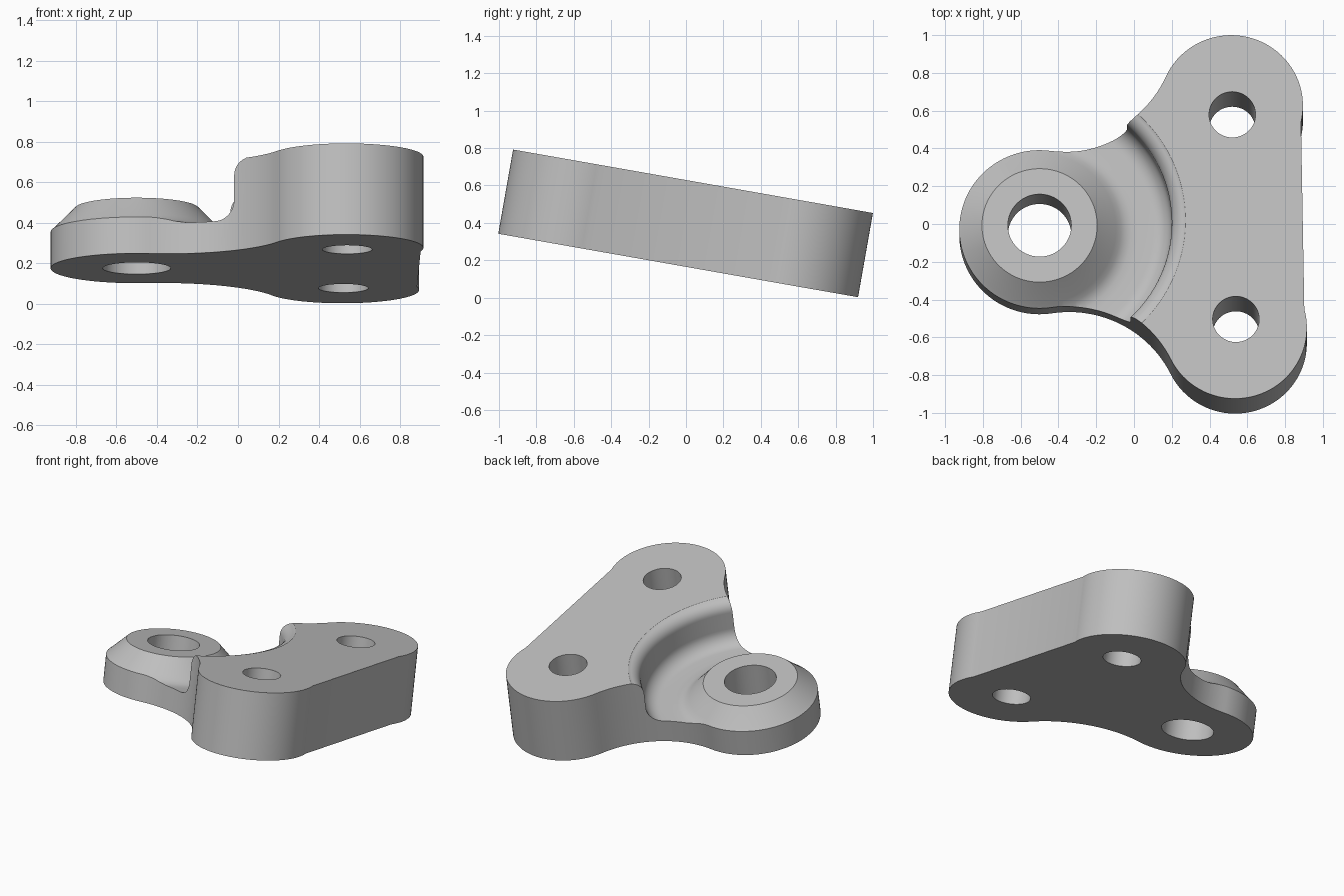
import bpy, bmesh
from math import sin, cos, pi, radians, atan2, sqrt
from mathutils import Matrix, Vector

old = bpy.data.objects.get("Cube")
if old:
    bpy.data.objects.remove(old, do_unlink=True)

THICK = 0.457
BOSS, BOSS_R = Vector((-0.5, 0)), 0.425
LOBE, LOBE_R = Vector((0.525, 0.597)), 0.38
NECK_R = 0.6
FLAT_X = 0.893

grey = bpy.data.materials.new("plain grey")
grey.use_nodes = True
colour = (0.52, 0.52, 0.52, 1)
grey.diffuse_color = colour
grey.node_tree.nodes["Principled BSDF"].inputs["Base Color"].default_value = colour


def arc(centre, r, a0, a1, n):
    """Points along an arc, both ends included."""
    return [Vector((centre[0] + r * cos(a0 + (a1 - a0) * i / n),
                    centre[1] + r * sin(a0 + (a1 - a0) * i / n))) for i in range(n + 1)]


def angle(a, b):
    return atan2(b[1] - a[1], b[0] - a[0])


def make_object(name, bm):
    bmesh.ops.recalc_face_normals(bm, faces=bm.faces)
    mesh = bpy.data.meshes.new(name)
    bm.to_mesh(mesh)
    bm.free()
    mesh.materials.append(grey)
    ob = bpy.data.objects.new(name, mesh)
    bpy.context.collection.objects.link(ob)
    return ob


def prism(name, points, z0, z1):
    bm = bmesh.new()
    face = bm.faces.new([bm.verts.new((p[0], p[1], z0)) for p in points])
    ext = bmesh.ops.extrude_face_region(bm, geom=[face])
    verts = [g for g in ext["geom"] if isinstance(g, bmesh.types.BMVert)]
    bmesh.ops.translate(bm, verts=verts, vec=(0, 0, z1 - z0))
    return make_object(name, bm)


def lathe(name, profile, centre, steps=128):
    bm = bmesh.new()
    verts = [bm.verts.new((r, 0, z)) for r, z in profile]
    edges = [bm.edges.new(pair) for pair in zip(verts, verts[1:])]
    bmesh.ops.spin(bm, geom=verts + edges, cent=(0, 0, 0), axis=(0, 0, 1),
                   angle=2 * pi, steps=steps)
    bmesh.ops.remove_doubles(bm, verts=bm.verts, dist=1e-5)
    bmesh.ops.translate(bm, verts=bm.verts, vec=(centre[0], centre[1], 0))
    return make_object(name, bm)


# Centre of the concave neck arc touching both the boss end and a lobe
d1, d2 = BOSS_R + NECK_R, LOBE_R + NECK_R
span = LOBE - BOSS
along = (span.length_squared + d1 ** 2 - d2 ** 2) / (2 * span.length)
axis = span.normalized()
neck = BOSS + axis * along + Vector((-axis.y, axis.x)) * sqrt(d1 ** 2 - along ** 2)

# Half outline from the flat edge round the lobe and neck to the boss end, then mirrored
meet = atan2(-sqrt(LOBE_R ** 2 - (FLAT_X - LOBE.x) ** 2), FLAT_X - LOBE.x)
half = arc(LOBE, LOBE_R, meet, angle(LOBE, neck), 40)
half += arc(neck, NECK_R, angle(neck, LOBE), angle(neck, BOSS), 24)[1:]
half += arc(BOSS, BOSS_R, angle(BOSS, neck), pi, 32)[1:]
outline = half + [Vector((p.x, -p.y)) for p in reversed(half[:-1])]
bracket = prism("bracket_body", outline, 0, THICK)

# Turned recess: boss top, sloping shoulder, floor, filleted wall
recess = [(0, 0.3), (0.305, 0.3), (0.405, 0.2), (0.43, 0.178),
          (0.455, 0.163), (0.485, 0.156), (0.52, 0.155)]
recess += [tuple(p) for p in arc((0.6, 0.255), 0.1, -pi / 2, 0, 10)]
recess += [tuple(p) for p in arc((0.78, 0.375), 0.08, pi, radians(98), 9)]
recess += [(0.775, THICK + 0.002), (0.775, 0.7), (0, 0.7)]
cutters = [lathe("recess_cutter", recess, BOSS)]

# Bolt holes
for name, centre, r in (("boss_hole_cutter", BOSS, 0.168),
                        ("upper_hole_cutter", (0.53, 0.55), 0.123),
                        ("lower_hole_cutter", (0.53, -0.55), 0.123)):
    cutters.append(prism(name, arc(centre, r, 0, 2 * pi, 64)[:-1], -0.2, 0.8))

bpy.ops.object.select_all(action='DESELECT')
bpy.context.view_layer.objects.active = bracket
bracket.select_set(True)
for cutter in cutters:
    cutter.hide_render = True
    mod = bracket.modifiers.new(cutter.name, 'BOOLEAN')
    mod.operation = 'DIFFERENCE'
    mod.solver = 'EXACT'
    mod.object = cutter
    bpy.ops.object.modifier_apply(modifier=mod.name)
for cutter in cutters:
    bpy.data.objects.remove(cutter, do_unlink=True)

# Tilt the finished part
bracket.data.transform(Matrix.Translation((0, -0.04, 0.172))
                       @ Matrix.Rotation(radians(-10), 4, 'X')
                       @ Matrix.Translation((0, -0.011, 0))
                       @ Matrix.Rotation(radians(1), 4, 'Z'))
bpy.ops.object.shade_smooth_by_angle(angle=radians(30))
